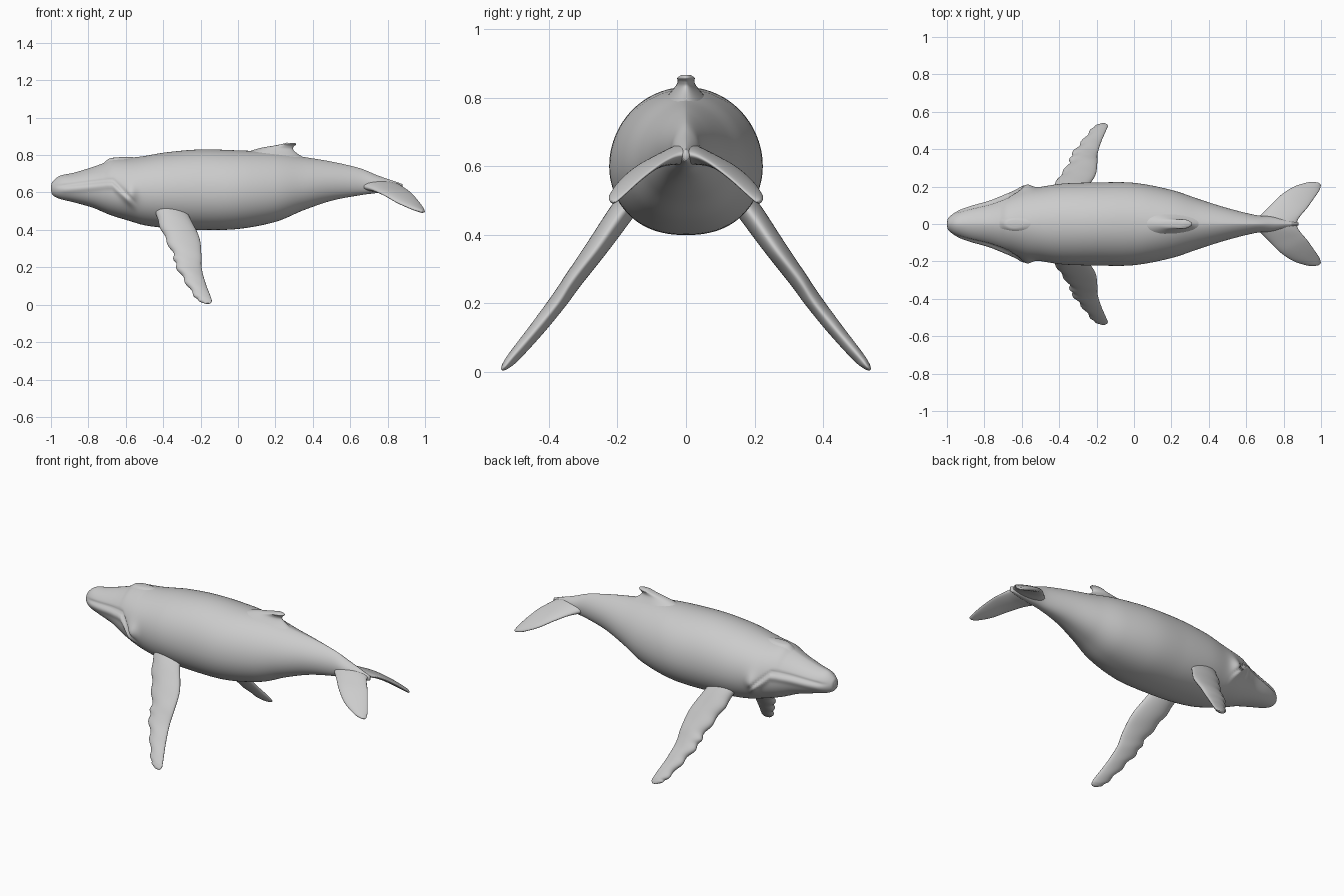
import bpy, math
from math import sin, cos, pi, exp
from mathutils import Vector

cube = bpy.data.objects.get("Cube")
if cube:
    bpy.data.objects.remove(cube, do_unlink=True)

skin = bpy.data.materials.new("pale grey skin")
skin.use_nodes = True
colour = (0.6, 0.6, 0.6, 1)
skin.diffuse_color = colour
skin.node_tree.nodes["Principled BSDF"].inputs["Base Color"].default_value = colour


def spline(rows, steps):
    """Catmull-Rom interpolation through rows of any length."""
    rows = [Vector(r) for r in rows]
    padded = [rows[0] * 2 - rows[1]] + rows + [rows[-1] * 2 - rows[-2]]
    result = []
    for a, b, c, d in zip(padded, padded[1:], padded[2:], padded[3:]):
        for k in range(steps):
            t = k / steps
            result.append((b * 2 + (c - a) * t + (a * 2 - b * 5 + c * 4 - d) * t * t
                           + (b * 3 - a - c * 3 + d) * t ** 3) / 2)
    return result + [rows[-1]]


def skin_rings(name, rings, mirrored=False):
    """Join equal rings of points into a closed, smooth surface."""
    n = len(rings[0])
    faces = [(i * n + j, i * n + (j + 1) % n, (i + 1) * n + (j + 1) % n, (i + 1) * n + j)
             for i in range(len(rings) - 1) for j in range(n)]
    faces += [tuple(reversed(range(n))), tuple(range((len(rings) - 1) * n, len(rings) * n))]
    mesh = bpy.data.meshes.new(name)
    mesh.from_pydata([p for ring in rings for p in ring], [], faces)
    mesh.materials.append(skin)
    obj = bpy.data.objects.new(name, mesh)
    bpy.context.collection.objects.link(obj)
    bpy.ops.object.select_all(action="DESELECT")
    obj.select_set(True)
    bpy.context.view_layer.objects.active = obj
    bpy.ops.object.mode_set(mode="EDIT")
    bpy.ops.mesh.select_all(action="SELECT")
    bpy.ops.mesh.normals_make_consistent(inside=False)
    bpy.ops.object.mode_set(mode="OBJECT")
    bpy.ops.object.shade_smooth()
    if mirrored:
        mod = obj.modifiers.new("mirror", "MIRROR")
        mod.use_axis = (False, True, False)
    return obj


def foil(name, rows, steps, mirrored=False, ripple=0.0, sides=28):
    """Rows hold leading point, trailing point and half thickness."""
    rows = spline(rows, steps)
    lead = [Vector(r[0:3]) for r in rows]
    trail = [Vector(r[3:6]) for r in rows]
    mids = [(a + b) / 2 for a, b in zip(lead, trail)]
    rings = []
    last = len(rows) - 1
    for i, r in enumerate(rows):
        span = mids[min(i + 1, last)] - mids[max(i - 1, 0)]
        normal = (trail[i] - lead[i]).cross(span).normalized()
        u = i / last
        front = lead[i].copy()
        front.x += ripple * sin(u * 56) * sin(pi * u)
        ring = []
        for k in range(sides):
            a = 2 * pi * k / sides
            t = (1 - cos(a)) / 2
            ring.append(front.lerp(trail[i], t) + normal * r[6] * sin(a) * (1.15 - 0.4 * t))
        rings.append(ring)
    return skin_rings(name, rings, mirrored)


def bump(value, centre, width):
    return exp(-((value - centre) / width) ** 2)


# Body: x, bottom, top, half width, height of the widest line
stations = [
    (-1.0, .61, .635, .01, .62), (-.99, .585, .66, .035, .62),
    (-.95, .565, .69, .063, .62), (-.88, .548, .705, .088, .62),
    (-.78, .52, .735, .115, .62), (-.72, .495, .757, .138, .615),
    (-.67, .475, .779, .158, .61), (-.58, .448, .785, .186, .6),
    (-.5, .425, .795, .198, .6), (-.38, .41, .815, .216, .6),
    (-.2, .4, .83, .222, .6), (0, .405, .825, .22, .6),
    (.2, .443, .815, .182, .61), (.35, .505, .79, .132, .63),
    (.5, .556, .765, .085, .65), (.65, .585, .73, .048, .65),
    (.75, .598, .69, .038, .645), (.88, .615, .645, .008, .63)]
SIDES = 96
rings = []
for x, low, high, wide, mid in spline(stations, 9):
    ring = []
    tail = min(max((x - 0.05) / 0.5, 0), 1)
    head = bump(min(x, -.6), -.8, .25) if x < -.6 else .55 * bump(x, -.6, .08)
    for k in range(SIDES):
        a = 2 * pi * k / SIDES
        c, s = cos(a), sin(a)
        # fuller belly, ridged back toward the tail and slimmer upper jaw
        power = 0.86 if s < 0 else 1 + 0.4 * tail + 0.25 * head
        y = wide * math.copysign(abs(c) ** power, c)
        z = mid + s * (high - mid if s > 0 else mid - low)
        # mouth crease with a lower lip, curling down behind the jaw
        mouth = .635 + .03 * min(max((x + .95) / .25, 0), 1)
        if x > -.67:
            mouth -= 1.0 * (x + .67)
        fade = min(max((x + .99) / .06, 0), 1) * min(max((-.54 - x) / .05, 0), 1)
        y *= 1 + fade * (.07 * bump(z, mouth - .025, .02) - .07 * bump(z, mouth, .009))
        # brow and eye swelling
        y += math.copysign(.024, c) * bump(x, -.575, .035) * bump(z, .59, .05) * min(abs(c) * 2, 1)
        ring.append((x, y, z))
    rings.append(ring)
skin_rings("body", rings)

# Blowhole ridge on top of the head
foil("blowhole_ridge", [
    (-.76, 0, .73, -.48, 0, .775, .06), (-.72, 0, .757, -.53, 0, .785, .045),
    (-.69, 0, .78, -.57, 0, .789, .028), (-.66, 0, .787, -.6, 0, .79, .01)], 5)

# Hooked dorsal fin
foil("dorsal_fin", [
    (-.02, 0, .79, .42, 0, .75, .085), (.06, 0, .82, .33, 0, .80, .05),
    (.13, 0, .84, .296, 0, .828, .03), (.19, 0, .85, .298, 0, .845, .025),
    (.23, 0, .858, .311, 0, .857, .026), (.26, 0, .866, .305, 0, .865, .014)], 6)

# Long pectoral fins with a knobbly leading edge
foil("pectoral_fins", [
    (-.44, .12, .56, -.30, .12, .55, .035), (-.435, .185, .47, -.255, .19, .46, .037),
    (-.395, .255, .37, -.207, .26, .36, .033), (-.347, .325, .27, -.196, .33, .27, .028),
    (-.332, .37, .21, -.195, .375, .2, .026), (-.285, .43, .13, -.175, .44, .12, .023),
    (-.235, .495, .05, -.147, .505, .045, .018), (-.205, .524, .02, -.14, .526, .018, .012),
    (-.175, .537, .007, -.15, .537, .006, .004)], 9, mirrored=True, ripple=.007)

# Drooping tail flukes
foil("tail_flukes", [
    (.62, -.01, .645, .87, -.01, .635, .035), (.67, .04, .63, .875, .02, .632, .028),
    (.72, .09, .615, .895, .05, .62, .02), (.78, .15, .587, .925, .085, .598, .016),
    (.85, .197, .547, .957, .13, .563, .014), (.93, .222, .512, .988, .175, .522, .011),
    (.975, .222, .498, .998, .2, .5, .008), (.988, .217, .495, .998, .21, .495, .003)],
    8, mirrored=True)
